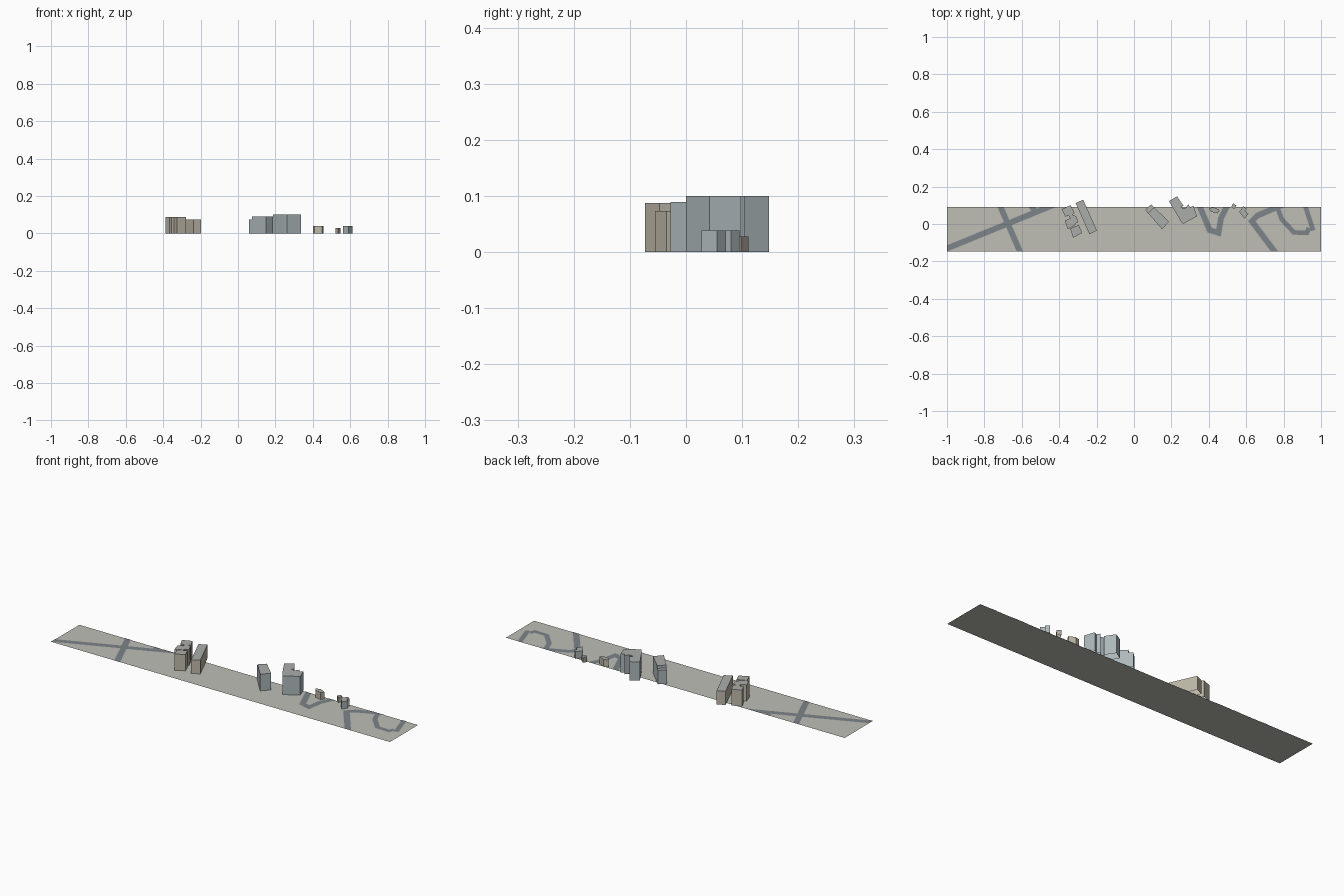
import bpy, bmesh
from mathutils import Vector

if "Cube" in bpy.data.objects:
    bpy.data.objects.remove(bpy.data.objects["Cube"])

X0, X1, Y0, Y1 = -1.0, 1.0, -0.147, 0.09      # ground rectangle


def material(name, rgb):
    m = bpy.data.materials.new(name)
    m.diffuse_color = (*rgb, 1)
    m.use_nodes = True
    m.node_tree.nodes["Principled BSDF"].inputs["Base Color"].default_value = m.diffuse_color
    return m


GROUND = material("ground_grey", (0.52, 0.52, 0.47))
ROAD = material("road_grey", (0.20, 0.23, 0.25))
KERB = material("kerb_grey", (0.45, 0.46, 0.44))
ROOF = material("roof_grey", (0.40, 0.42, 0.40))
BEIGE = material("beige_wall", (0.52, 0.48, 0.40))
BLUE = material("blue_grey_wall", (0.42, 0.48, 0.50))
BROWN = material("brown_wall", (0.42, 0.37, 0.33))


def finish(bm, name, mats):
    me = bpy.data.meshes.new(name)
    bm.to_mesh(me)
    bm.free()
    for m in mats:
        me.materials.append(m)
    ob = bpy.data.objects.new(name, me)
    bpy.context.collection.objects.link(ob)


def building(name, pts, height, wall):
    """Flat-roofed block extruded from a footprint."""
    bm = bmesh.new()
    area = sum(a[0] * b[1] - b[0] * a[1] for a, b in zip(pts, pts[1:] + pts[:1]))
    if area < 0:
        pts = pts[::-1]
    roof = bm.faces.new([bm.verts.new((x, y, height)) for x, y in pts])
    roof.material_index = 1
    n = len(pts)
    top = list(roof.verts)
    low = [bm.verts.new((x, y, 0)) for x, y in pts]
    for i in range(n):
        j = (i + 1) % n
        bm.faces.new((top[j], top[i], low[i], low[j]))
    finish(bm, name, (wall, ROOF))


def strip(name, path, width, z, mat):
    """Mitred flat strip along a path, trimmed to the ground rectangle."""
    bm = bmesh.new()
    p = [Vector(q) for q in path]
    rows = []
    for i, c in enumerate(p):
        a = (c - p[i - 1]).normalized() if i else (p[1] - c).normalized()
        b = (p[i + 1] - c).normalized() if i < len(p) - 1 else a
        n = Vector((-(a + b).y, (a + b).x)).normalized()
        n *= width / 2 / max(0.5, n.dot(Vector((-a.y, a.x))))
        rows.append([bm.verts.new((*(c + s * n), z)) for s in (1, -1)])
    for (l0, r0), (l1, r1) in zip(rows, rows[1:]):
        bm.faces.new((l0, r0, r1, l1))
    for co, no in (((X0, 0, 0), (-1, 0, 0)), ((X1, 0, 0), (1, 0, 0)),
                   ((0, Y0, 0), (0, -1, 0)), ((0, Y1, 0), (0, 1, 0))):
        bmesh.ops.bisect_plane(bm, geom=bm.verts[:] + bm.edges[:] + bm.faces[:],
                               plane_co=co, plane_no=no, clear_outer=True)
    finish(bm, name, (mat,))


# ground sheet
bm = bmesh.new()
bm.faces.new([bm.verts.new((x, y, 0)) for x, y in
              ((X0, Y0), (X1, Y0), (X1, Y1), (X0, Y1))])
finish(bm, "ground", (GROUND,))

# roads with pale kerbs
roads = {
    "main_road": [(-1.05, -0.151), (-0.42, 0.106)],
    "cross_road": [(-0.726, 0.12), (-0.60, -0.17)],
    "short_side_road": [(-0.565, 0.12), (-0.525, 0.062)],
    "loop_road": [(0.34, 0.12), (0.405, -0.033), (0.452, -0.047),
                  (0.465, 0.03), (0.51, 0.12)],
    "bent_road": [(0.765, -0.165), (0.63, 0.015), (0.66, 0.045), (0.80, 0.105)],
    "curved_road": [(0.755, 0.12), (0.79, 0.025), (0.855, -0.045),
                    (0.925, -0.047), (0.935, -0.02)],
    "end_road": [(0.908, 0.12), (0.958, -0.035)],
}
for name, path in roads.items():
    w = 0.024 if name in ("curved_road", "end_road") else 0.03
    strip(name + "_kerb", path, w + 0.008, 0.0006, KERB)
    strip(name, path, w, 0.0012, ROAD)

# western blocks
building("slab_block", [(-0.312, 0.112), (-0.272, 0.13), (-0.198, -0.035),
                        (-0.238, -0.055)], 0.073, BEIGE)
building("notched_block", [(-0.387, 0.08), (-0.338, 0.1), (-0.318, 0.058),
                           (-0.33, 0.05), (-0.31, 0.042), (-0.297, 0.01),
                           (-0.312, 0.003), (-0.318, -0.01), (-0.355, -0.027),
                           (-0.37, 0.018), (-0.342, 0.03), (-0.348, 0.044),
                           (-0.368, 0.04)], 0.087, BEIGE)
building("south_block", [(-0.342, -0.025), (-0.295, -0.005), (-0.277, -0.047),
                         (-0.325, -0.073)], 0.087, BEIGE)

# central blocks
building("narrow_annex", [(0.06, 0.075), (0.092, 0.105), (0.108, 0.089),
                          (0.075, 0.058)], 0.074, BLUE)
building("narrow_block", [(0.075, 0.058), (0.108, 0.089), (0.187, 0.012),
                          (0.15, -0.028)], 0.089, BLUE)
building("large_block", [(0.187, 0.122), (0.23, 0.148), (0.264, 0.098),
                         (0.25, 0.088), (0.275, 0.083), (0.29, 0.105),
                         (0.3, 0.088), (0.318, 0.098), (0.337, 0.042),
                         (0.262, 0.0), (0.246, 0.022)], 0.1, BLUE)

# eastern small houses
building("low_house", [(0.4, 0.083), (0.41, 0.066), (0.448, 0.057),
                       (0.457, 0.075), (0.425, 0.09)], 0.038, BEIGE)
building("tiny_house", [(0.52, 0.092), (0.53, 0.111), (0.547, 0.098),
                        (0.535, 0.08)], 0.028, BROWN)
building("corner_house", [(0.562, 0.065), (0.586, 0.095), (0.602, 0.08),
                          (0.594, 0.07), (0.611, 0.055), (0.592, 0.028)],
         0.038, BLUE)
